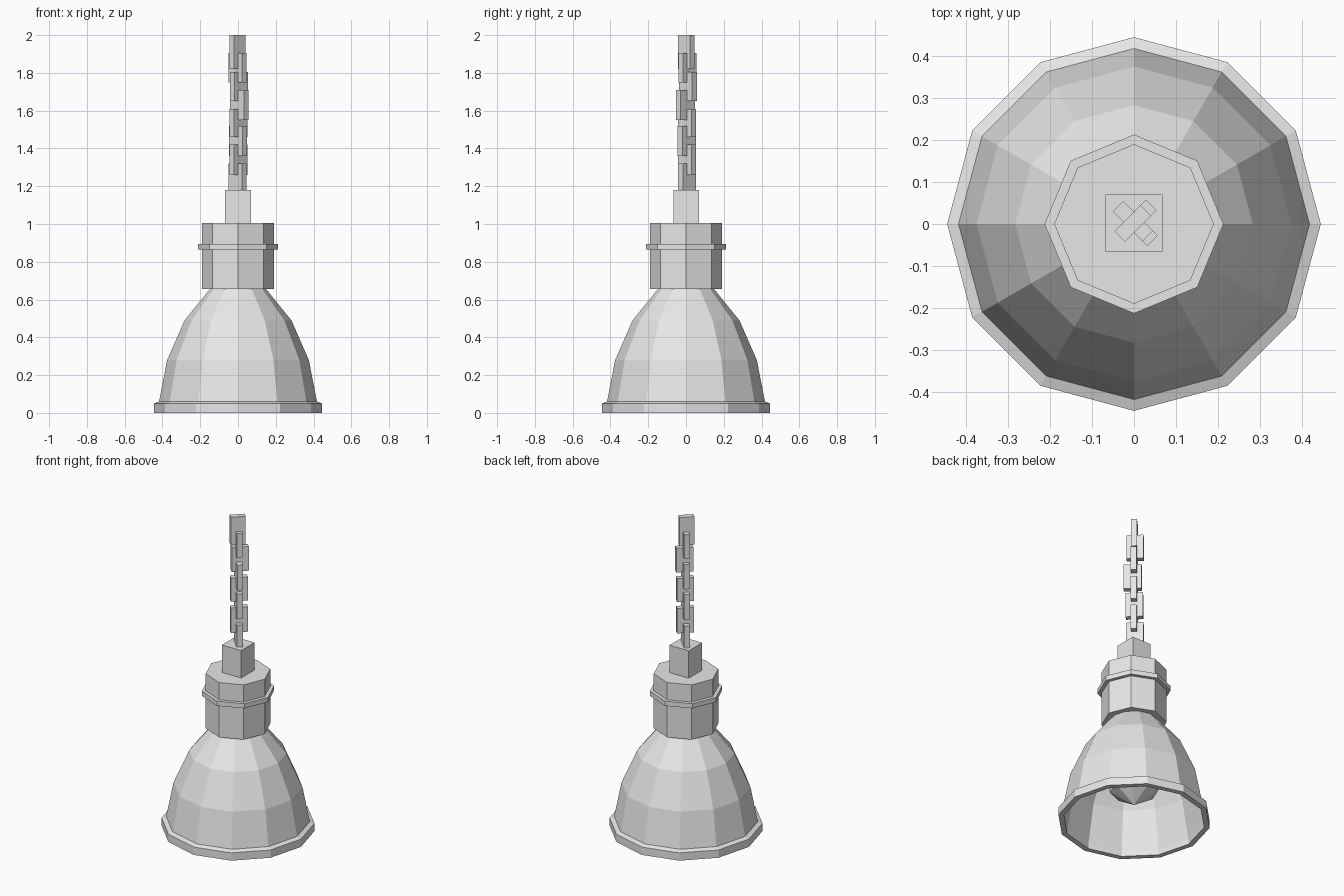
import bpy, bmesh
from math import cos, sin, pi
from mathutils import Matrix

cube = bpy.data.objects.get("Cube")
if cube:
    bpy.data.objects.remove(cube, do_unlink=True)

grey = bpy.data.materials.new("plain grey")
grey.use_nodes = True
grey.diffuse_color = (0.8, 0.8, 0.8, 1)
grey.node_tree.nodes["Principled BSDF"].inputs["Base Color"].default_value = (0.8, 0.8, 0.8, 1)


def finish(name, bm):
    bmesh.ops.recalc_face_normals(bm, faces=bm.faces)
    mesh = bpy.data.meshes.new(name)
    bm.to_mesh(mesh)
    bm.free()
    mesh.materials.append(grey)
    obj = bpy.data.objects.new(name, mesh)
    bpy.context.collection.objects.link(obj)
    return obj


def lathe(name, profile, sides, closed=False):
    """Turn (radius, z) points around z; a closed profile makes a hollow shell."""
    bm = bmesh.new()
    rings = []
    for r, z in profile:
        if r == 0:
            rings.append([bm.verts.new((0, 0, z))] * sides)
        else:
            angles = [2 * pi * i / sides for i in range(sides)]
            rings.append([bm.verts.new((r * cos(a), r * sin(a), z)) for a in angles])
    pairs = list(zip(rings, rings[1:]))
    if closed:
        pairs.append((rings[-1], rings[0]))
    for low, high in pairs:
        for i in range(sides):
            j = (i + 1) % sides
            corners = dict.fromkeys((low[i], low[j], high[j], high[i]))
            if len(corners) > 2:
                bm.faces.new(list(corners))
    return finish(name, bm)


def box(name, size, centre, turn=0.0):
    bm = bmesh.new()
    bmesh.ops.create_cube(bm, size=1)
    bm.transform(Matrix.Translation(centre) @ Matrix.Rotation(turn, 4, "Z")
                 @ Matrix.Diagonal((*size, 1)))
    return finish(name, bm)


# Hollow bell shade with its rim
lathe("shade", [(0.445, 0), (0.445, 0.05), (0.418, 0.06), (0.375, 0.28),
                (0.283, 0.49), (0.145, 0.66), (0.13, 0.65), (0.272, 0.48),
                (0.364, 0.28), (0.412, 0.03), (0.412, 0)], 12, closed=True)

# Bulb inside the shade
lathe("bulb", [(0, 0.11), (0.14, 0.2), (0.155, 0.3), (0.12, 0.42),
               (0.07, 0.55), (0.07, 0.67)], 8)

# Eight-sided socket and its band
lathe("socket", [(0, 0.655), (0.19, 0.655), (0.19, 1.005), (0, 1.005)], 8)
lathe("socket_band", [(0.18, 0.865), (0.213, 0.865), (0.213, 0.895), (0.18, 0.895)],
      8, closed=True)

# Square cap holding the chain
box("chain_mount", (0.136, 0.136, 0.18), (0, 0.002, 1.09))

# Chain of flat links, alternately turned: bottom, top, length, sideways shift
links = [(1.17, 1.32, 0.1, -0.003), (1.26, 1.42, 0.1, 0.003),
         (1.36, 1.52, 0.1, 0), (1.46, 1.61, 0.1, 0.003),
         (1.55, 1.71, 0.105, 0.01), (1.65, 1.805, 0.1, 0.008),
         (1.75, 1.905, 0.1, -0.004), (1.82, 2.0, 0.088, -0.004)]
for i, (low, high, length, shift) in enumerate(links):
    turn = -pi / 4 if i % 2 == 0 else pi / 4
    centre = (shift * cos(turn), shift * sin(turn) + 0.004, (low + high) / 2)
    box(f"chain_link_{i + 1}", (length, 0.035, high - low), centre, turn)
